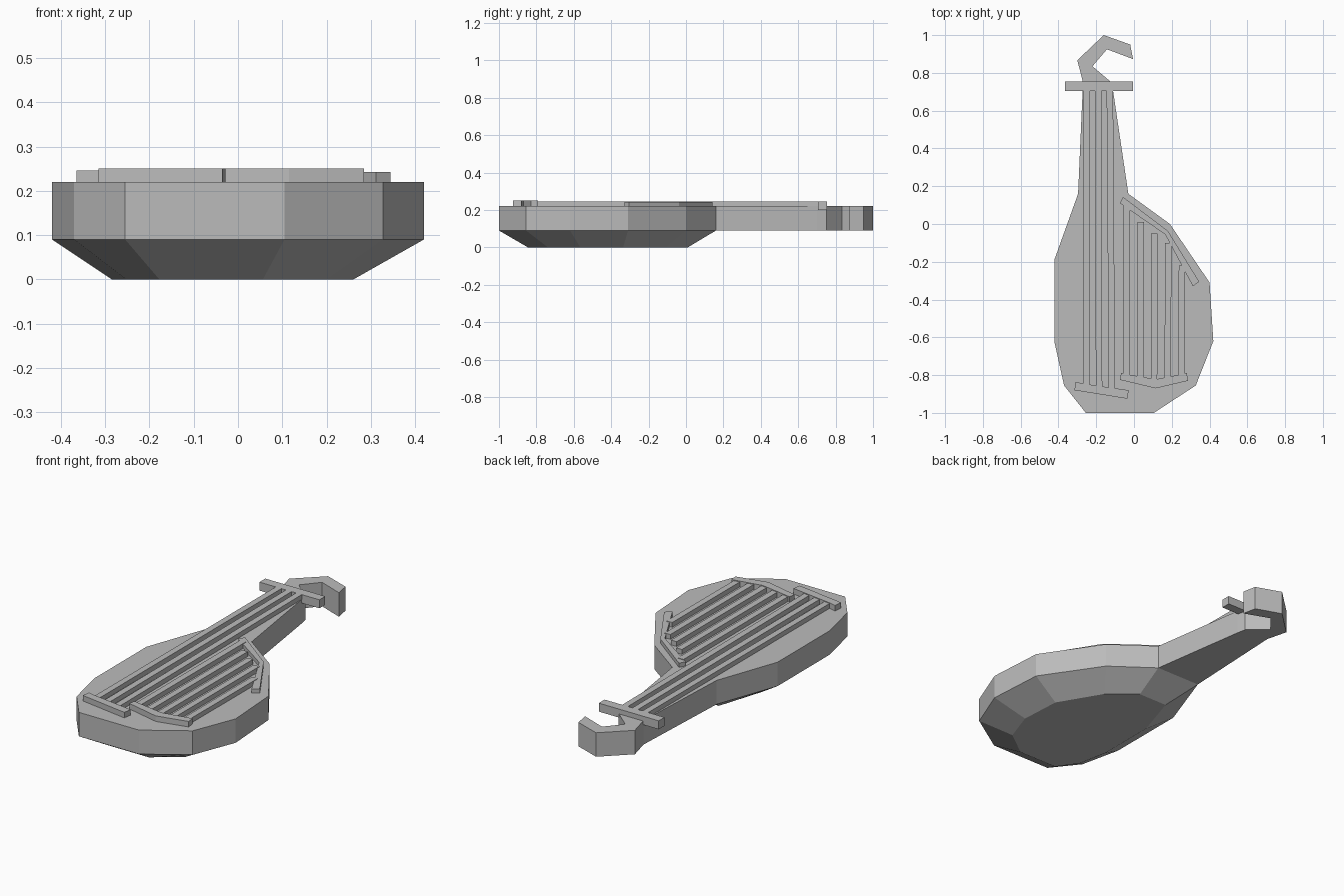
import bpy
import bmesh

cube = bpy.data.objects.get("Cube")
if cube:
    bpy.data.objects.remove(cube, do_unlink=True)

grey = bpy.data.materials.new("plain grey")
grey.use_nodes = True
COLOUR = (0.5, 0.5, 0.5, 1)
grey.diffuse_color = COLOUR
grey.node_tree.nodes["Principled BSDF"].inputs["Base Color"].default_value = COLOUR


def finish(name, bm):
    bmesh.ops.recalc_face_normals(bm, faces=bm.faces)
    mesh = bpy.data.meshes.new(name)
    bm.to_mesh(mesh)
    bm.free()
    mesh.materials.append(grey)
    obj = bpy.data.objects.new(name, mesh)
    bpy.context.collection.objects.link(obj)
    return obj


def loft(name, rings):
    """Join matching rings of points and cap both ends."""
    bm = bmesh.new()
    loops = [[bm.verts.new(p) for p in ring] for ring in rings]
    for a, b in zip(loops, loops[1:]):
        for i in range(len(a)):
            j = (i + 1) % len(a)
            bm.faces.new((a[i], a[j], b[j], b[i]))
    caps = [bm.faces.new(loops[0]), bm.faces.new(loops[-1])]
    bmesh.ops.triangulate(bm, faces=caps)
    return finish(name, bm)


def slab(name, outline, low, high):
    return loft(name, [[(x, y, z) for x, y in outline] for z in (low, high)])


BASE, DECK = 0.09, 0.22

# Faceted bowl: straight rim above, tapering to a smaller flat underside
rim = [(-0.255, -1), (0.105, -1), (0.327, -0.855), (0.42, -0.62), (0.4, -0.31),
       (0.19, 0), (-0.03, 0.16), (-0.296, 0.16), (-0.42, -0.185),
       (-0.42, -0.63), (-0.37, -0.855)]
underside = [(0.65 * x - 0.012, 0.737 * y - 0.108, 0) for x, y in rim]
loft("bowl", [underside, [(x, y, BASE) for x, y in rim],
              [(x, y, DECK) for x, y in rim]])

# Tapered neck and the hooked head at its end
slab("neck", [(-0.296, 0.16), (-0.03, 0.16), (-0.11, 0.7), (-0.12, 0.75),
              (-0.27, 0.75)], BASE, DECK)
slab("hooked_head", [(-0.27, 0.75), (-0.12, 0.75), (-0.22, 0.835),
                     (-0.143, 0.925), (-0.005, 0.873), (-0.02, 0.95),
                     (-0.16, 1), (-0.3, 0.867)], BASE, DECK)

# Cross bars that hold the strings
slab("nut", [(-0.365, 0.705), (-0.005, 0.705), (-0.005, 0.755),
             (-0.365, 0.755)], 0.2, 0.246)
slab("long_string_bridge", [(-0.315, -0.88), (-0.035, -0.925), (-0.028, -0.88),
                            (-0.27, -0.845), (-0.31, -0.835)], DECK, 0.25)
slab("short_string_bridge", [(-0.075, -0.825), (0.115, -0.87), (0.285, -0.83),
                             (0.28, -0.79), (0.115, -0.822), (-0.068, -0.79)],
     DECK, 0.25)
slab("bent_rail", [(-0.075, 0.11), (0.165, -0.055), (0.312, -0.33),
                   (0.345, -0.305), (0.18, -0.037), (-0.058, 0.143)], DECK, 0.243)


def string(name, start, end, width=0.034):
    """Thin bar along the deck between two points."""
    h = width / 2
    (x0, y0), (x1, y1) = start, end
    slab(name, [(x0 - h, y0), (x0 + h, y0), (x1 + h, y1), (x1 - h, y1)], DECK, 0.246)


# Long strings along the neck
for i in range(3):
    string(f"long_string_{i + 1}", (-0.253 + 0.068 * i, -0.855 - 0.01 * i),
           (-0.25 + 0.061 * i, 0.72))

# Short strings, their far ends following the bent rail
for i, far in enumerate((0.1, 0.01, -0.05, -0.1, -0.22)):
    x = -0.04 + 0.073 * i
    string(f"short_string_{i + 1}", (x, -0.83 + 0.008 * abs(i - 2)),
           (x + 0.002, far))
